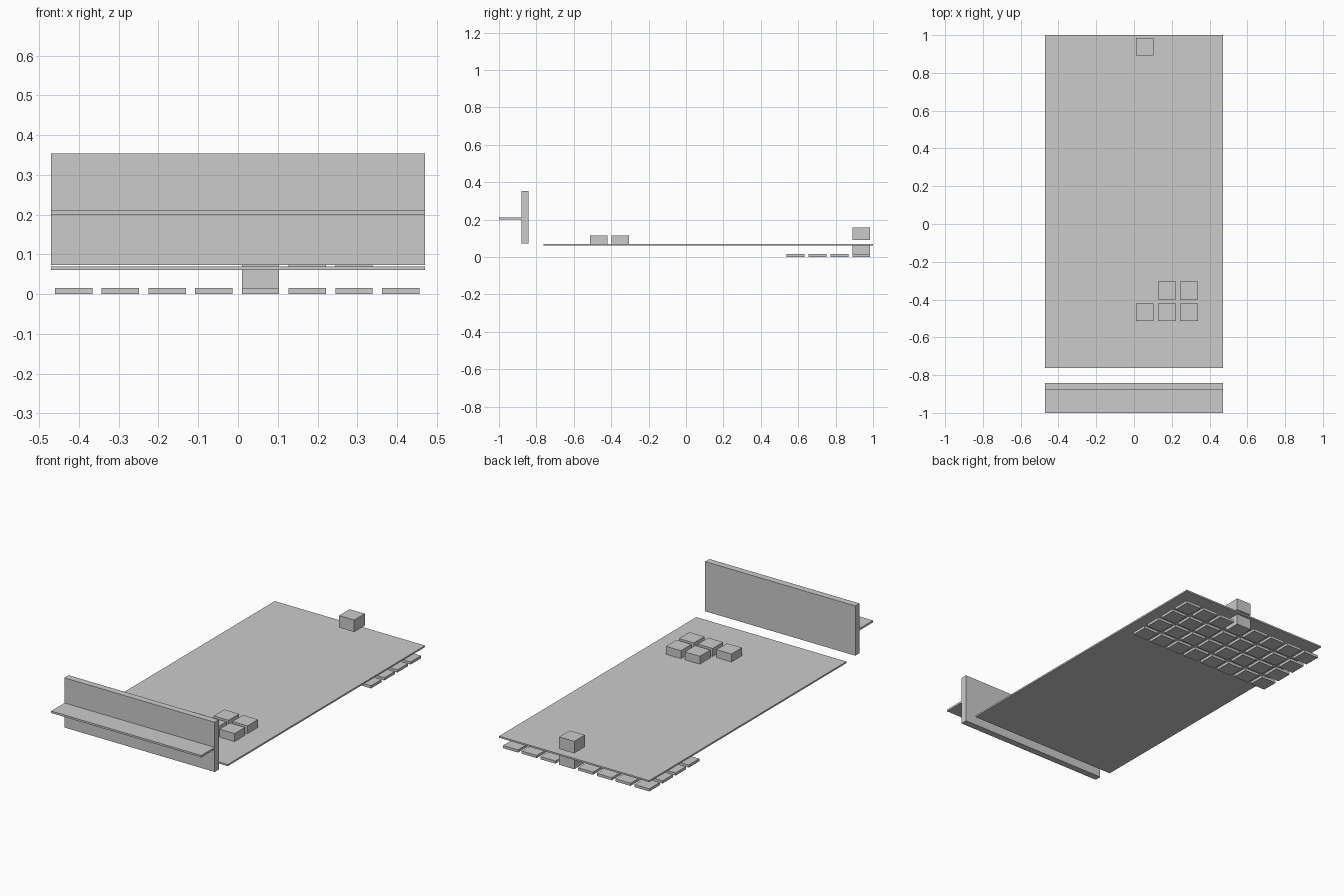
import bpy
import bmesh

cube = bpy.data.objects.get("Cube")
if cube:
    bpy.data.objects.remove(cube, do_unlink=True)

grey = bpy.data.materials.new("plain_grey")
grey.use_nodes = True
colour = (0.6, 0.6, 0.6, 1)
grey.diffuse_color = colour
grey.node_tree.nodes["Principled BSDF"].inputs["Base Color"].default_value = colour

PITCH = 0.1175   # spacing of the square cells
CELL = 0.094     # side of one cell
HALF_WIDTH = 0.47
BOARD_BOTTOM, BOARD_TOP = 0.061, 0.07


def box(name, x, y, z):
    """Box spanning the given (low, high) ranges."""
    bm = bmesh.new()
    bmesh.ops.create_cube(bm, size=1)
    for v in bm.verts:
        v.co = [r[0] if c < 0 else r[1] for c, r in zip(v.co, (x, y, z))]
    mesh = bpy.data.meshes.new(name)
    bm.to_mesh(mesh)
    bm.free()
    mesh.materials.append(grey)
    obj = bpy.data.objects.new(name, mesh)
    bpy.context.collection.objects.link(obj)
    return obj


def cell(name, column, row, z):
    """Square block on the cell grid, row 0 at the back edge."""
    x = (column - 3.5) * PITCH - 0.002
    y = 0.938 - row * PITCH
    h = CELL / 2
    return box(name, (x - h, x + h), (y - h, y + h), z)


# Main board
width = (-HALF_WIDTH, HALF_WIDTH)
box("board", width, (-0.763, 1), (BOARD_BOTTOM, BOARD_TOP))

# Upright front wall with a ledge
box("front_wall", width, (-0.88, -0.842), (0.073, 0.354))
box("front_ledge", width, (-1, -0.88), (0.201, 0.212))

# Thin tiles under the back of the board
for row in range(4):
    for column in range(8):
        cell(f"tile_{row}_{column}", column, row, (0, 0.015))

# Raised blocks near the front
for column, row in ((4, 12), (5, 12), (6, 12), (5, 11), (6, 11)):
    cell(f"raised_block_{row}_{column}", column, row - 0.02 * (row - 10), (BOARD_TOP, 0.115))

# Floating block at the back and the post below it
cell("back_block", 4, 0, (0.09, 0.158))
cell("back_post", 4, 0, (0.015, BOARD_BOTTOM))
